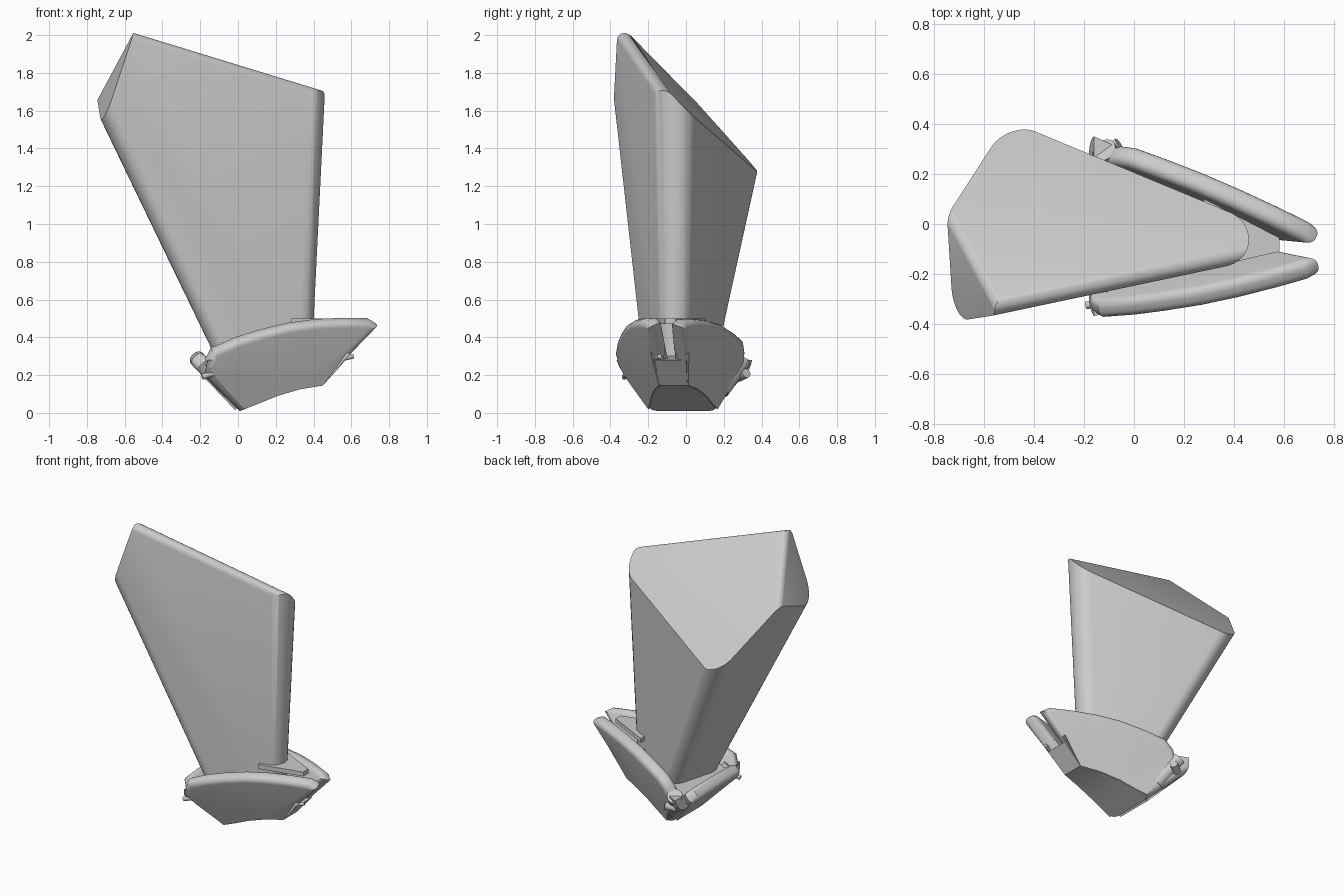
import bpy, bmesh, math
from mathutils import Vector

if "Cube" in bpy.data.objects:
    bpy.data.objects.remove(bpy.data.objects["Cube"])

grey = bpy.data.materials.new("plain_grey")
grey.diffuse_color = (0.6, 0.6, 0.6, 1)
grey.use_nodes = True
grey.node_tree.nodes["Principled BSDF"].inputs["Base Color"].default_value = grey.diffuse_color


def finish(name, bm):
    bmesh.ops.recalc_face_normals(bm, faces=bm.faces)
    me = bpy.data.meshes.new(name)
    bm.to_mesh(me)
    bm.free()
    me.materials.append(grey)
    ob = bpy.data.objects.new(name, me)
    bpy.context.collection.objects.link(ob)
    bpy.context.view_layer.objects.active = ob
    ob.select_set(True)
    bpy.ops.object.shade_smooth_by_angle(angle=math.radians(35))
    ob.select_set(False)


# Tapered three-cornered column: corner centres at two heights, extra radius
corners = [((-.09, -.16, .40), (-.62, -.267, 1.54), 0),
           ((.31, -.057, .52), (.347, -.057, 1.70), .01),
           ((-.03, .105, .40), (-.43, .28, 1.27), 0)]


def section(z):
    cs = []
    for a, b, _ in corners:
        a, b = Vector(a), Vector(b)
        cs.append(a + (b - a) * ((z - a.z) / (b.z - a.z)))
    pts = []
    for i in range(3):
        r = .08 + .02 * (z - .4) / 1.1 + corners[i][2]
        d0, d1 = cs[i] - cs[i - 1], cs[(i + 1) % 3] - cs[i]
        s = math.atan2(d0.y, d0.x) - math.pi / 2
        e = math.atan2(d1.y, d1.x) - math.pi / 2
        turn = (e - s) % (2 * math.pi)
        for k in range(11):
            t = s + turn * k / 10
            pts.append(cs[i] + Vector((r * math.cos(t), r * math.sin(t), 0)))
    return pts


bm = bmesh.new()
rings = [[bm.verts.new(p) for p in section(z)] for z in (.25, 2.4)]
n = len(rings[0])
for i in range(n):
    j = (i + 1) % n
    bm.faces.new((rings[0][i], rings[0][j], rings[1][j], rings[1][i]))
for ring in rings:
    bm.faces.new(ring)

# Cuts: sloping end, side facet, then tangent cuts that round the rims
top_n, top_p = Vector((.082, 1.062, 1)).normalized(), Vector((-.55, -.35, 2.06))
side_n, side_p = Vector((-.1515, -.0295, .052)).normalized(), Vector((-.75, 0, 1.64))
low, high = section(1.7), section(2.0)
front_p = low[10]
front_n = (low[11] - low[10]).cross(high[10] - low[10]).normalized()
cuts = [(top_p, top_n), (side_p, side_n)]


def round_rim(p0, n0, p1, n1, r, steps):
    # centre line of the rounding, at distance r inside both planes
    c = n0.dot(n1)
    h0, h1 = p0.dot(n0) - r, p1.dot(n1) - r
    centre = (n0 * (h0 - c * h1) + n1 * (h1 - c * h0)) / (1 - c * c)
    for k in range(1, steps):
        m = n0.slerp(n1, k / steps)
        cuts.append((centre + m * r, m))


round_rim(top_p, top_n, front_p, front_n, .042, 9)
round_rim(top_p, top_n, side_p, side_n, .04, 6)
for co, no in cuts:
    bmesh.ops.bisect_plane(bm, geom=bm.verts[:] + bm.edges[:] + bm.faces[:],
                           plane_co=co, plane_no=no, clear_outer=True)
    bmesh.ops.holes_fill(bm, edges=[e for e in bm.edges if e.is_boundary])
finish("column", bm)


# Base pieces: an outline set on one plane, joined to the same outline on another
def slab(outline, near, far):
    bm = bmesh.new()
    a = [bm.verts.new(near(u, z)) for u, z in outline]
    b = [bm.verts.new(far(u, z)) for u, z in outline]
    bm.faces.new(a)
    bm.faces.new(b[::-1])
    for i in range(len(a)):
        j = (i + 1) % len(a)
        bm.faces.new((a[i], b[i], b[j], a[j]))
    bmesh.ops.recalc_face_normals(bm, faces=bm.faces)
    return bm, a, b


def plate(name, outline, place, inward, thick, bevel, zmin):
    off = Vector(inward).normalized() * thick
    bm, a, b = slab(outline, place, lambda u, z: place(u, z) + off)
    rim = []
    for i in range(len(a)):
        j = (i + 1) % len(a)
        if min(outline[i][1], outline[j][1]) >= zmin:
            rim += [bm.edges.get((a[i], a[j])), bm.edges.get((b[i], b[j]))]
    bmesh.ops.bevel(bm, geom=rim, offset=bevel, segments=5, profile=.5,
                    affect='EDGES', clamp_overlap=False)
    finish(name, bm)


def front_at(x, z):
    return Vector((x, -.2 + .276 * x - .46 * z, z))


def back_at(x, z):
    return Vector((x, .175 - .48 * x + .37 * z, z))


side = [(.03, .02), (-.11, .17), (-.16, .26), (-.13, .32), (0, .377), (.12, .415),
        (.27, .453), (.42, .473), (.57, .48), (.70, .478), (.745, .45),
        (.60, .30), (.45, .145), (.33, .125), (.21, .09), (.10, .045)]
plate("front_plate", side, front_at, (-.276, 1, .46), .085, .034, .25)
back = [(x + (.07 if x < -.1 else 0), z) for x, z in side]
plate("back_plate", back, back_at, (-.48, -1, .37), .085, .034, .25)
left = [(-.15, .015), (.12, .015), (.23, .18), (.25, .23), (.21, .265),
        (-.04, .28), (-.24, .27), (-.28, .23), (-.25, .18)]
plate("left_plate", left, lambda y, z: Vector((-.96 * z, y, z)),
      (1, 0, .96), .085, .032, .18)

# Solid core with an arched underside and rounded left corners
core = [(.01, .01), (-.18, .195), (-.16, .28), (.40, .30), (.57, .28),
        (.45, .145), (.33, .125), (.21, .09), (.10, .045)]
inset = Vector((0, .005, 0))
bm, a, b = slab(core, lambda x, z: front_at(x, z) + inset,
                lambda x, z: back_at(x, z) - inset)
bmesh.ops.bevel(bm, geom=[bm.edges.get((v[0], v[1])) for v in (a, b)], offset=.05,
                segments=5, profile=.5, affect='EDGES', clamp_overlap=False)
finish("core", bm)

# Shelf beside the column
bm = bmesh.new()
for z in (.47, .50):
    for x, y in ((.28, -.18), (.58, -.11), (.58, -.055), (.28, .10)):
        bm.verts.new((x, y, z))
bmesh.ops.convex_hull(bm, input=bm.verts)
finish("shelf", bm)


def peg(name, a, b, r):
    a, b = Vector(a), Vector(b)
    bm = bmesh.new()
    bmesh.ops.create_cone(bm, cap_ends=True, segments=24, radius1=r, radius2=r,
                          depth=(b - a).length)
    bm.transform((b - a).to_track_quat('Z', 'Y').to_matrix().to_4x4())
    bmesh.ops.translate(bm, vec=(a + b) / 2, verts=bm.verts)
    finish(name, bm)


# Corner pins where the plates meet, and small clasps
peg("back_corner_pin", (-.03, .18, .12), (-.12, .295, .28), .05)
peg("front_corner_pin", (-.05, -.20, .12), (-.14, -.28, .28), .04)
peg("left_clasp", (-.19, -.325, .19), (-.10, -.31, .22), .015)
peg("back_clasp", (-.12, .28, .19), (-.06, .32, .21), .025)
peg("right_clasp", (.53, -.17, .28), (.61, -.14, .30), .012)
